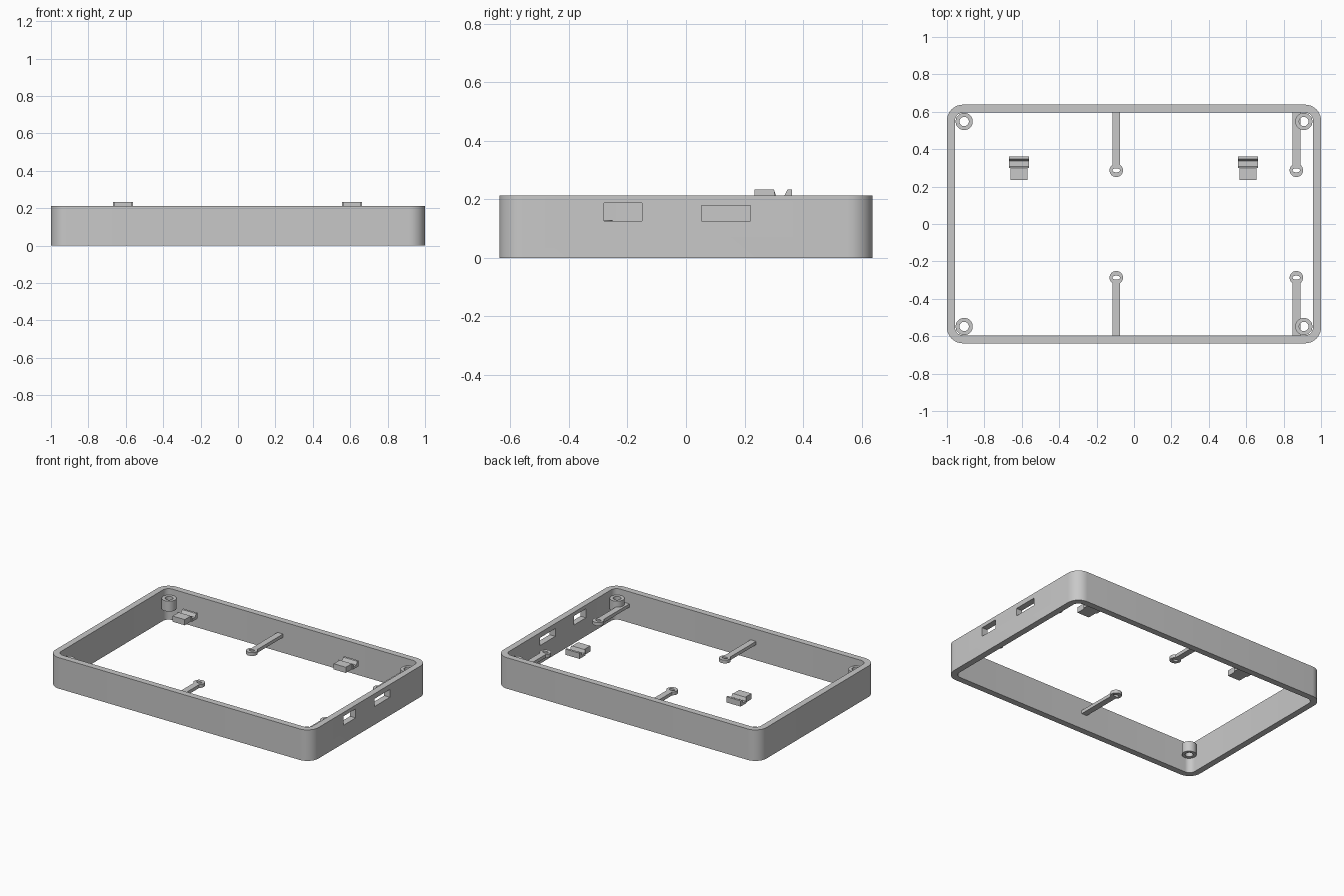
import bpy
import bmesh
import math
from mathutils import Matrix, Vector

cube = bpy.data.objects.get("Cube")
if cube:
    bpy.data.objects.remove(cube, do_unlink=True)

grey = bpy.data.materials.new("plain grey")
grey.use_nodes = True
grey.diffuse_color = (0.58, 0.58, 0.58, 1)
grey.node_tree.nodes["Principled BSDF"].inputs["Base Color"].default_value = grey.diffuse_color

HALF_X, HALF_Y, HEIGHT, WALL = 1.0, 0.638, 0.213, 0.043


def finish(name, bm):
    bmesh.ops.recalc_face_normals(bm, faces=bm.faces)
    mesh = bpy.data.meshes.new(name)
    bm.to_mesh(mesh)
    bm.free()
    mesh.materials.append(grey)
    obj = bpy.data.objects.new(name, mesh)
    bpy.context.collection.objects.link(obj)
    return obj


def smooth(obj):
    bpy.ops.object.select_all(action="DESELECT")
    obj.select_set(True)
    bpy.context.view_layer.objects.active = obj
    bpy.ops.object.shade_smooth_by_angle(angle=math.radians(30))


def box(name, low, high):
    low, high = Vector(low), Vector(high)
    bm = bmesh.new()
    bmesh.ops.create_cube(bm, size=1, matrix=Matrix.Translation((low + high) / 2)
                          @ Matrix.Diagonal((*(high - low), 1)))
    return finish(name, bm)


def rounded_rectangle(hx, hy, radius, steps=10):
    points = []
    for corner, (sx, sy) in enumerate([(1, 1), (-1, 1), (-1, -1), (1, -1)]):
        for i in range(steps + 1):
            a = math.pi / 2 * (corner + i / steps)
            points.append((sx * (hx - radius) + radius * math.cos(a),
                           sy * (hy - radius) + radius * math.sin(a)))
    return points


def ellipse(cx, cy, rx, ry, steps=32):
    return [(cx + rx * math.cos(i * math.tau / steps), cy + ry * math.sin(i * math.tau / steps))
            for i in range(steps)]


def tube(name, outer, inner, z0, z1):
    """Upright hollow prism between two outlines of equal point count."""
    bm = bmesh.new()
    rings = [[bm.verts.new((x, y, z)) for x, y in outline]
             for outline, z in ((outer, z0), (outer, z1), (inner, z1), (inner, z0))]
    n = len(outer)
    for k in range(4):
        a, b = rings[k], rings[(k + 1) % 4]
        for i in range(n):
            j = (i + 1) % n
            bm.faces.new((a[i], a[j], b[j], b[i]))
    return finish(name, bm)


def extrude_x(name, profile, x0, x1):
    """Extrude a (y, z) profile along x."""
    bm = bmesh.new()
    face = bm.faces.new([bm.verts.new((x0, y, z)) for y, z in profile])
    moved = bmesh.ops.extrude_face_region(bm, geom=[face])["geom"]
    bmesh.ops.translate(bm, vec=(x1 - x0, 0, 0),
                        verts=[v for v in moved if isinstance(v, bmesh.types.BMVert)])
    return finish(name, bm)


# Rounded wall with two port openings on the +x side
frame = tube("frame_wall", rounded_rectangle(HALF_X, HALF_Y, 0.085),
             rounded_rectangle(HALF_X - WALL, HALF_Y - WALL, 0.042), 0, HEIGHT)
bpy.context.view_layer.objects.active = frame
for y0, y1, z0, z1 in ((-0.28, -0.15, 0.125, 0.187), (0.053, 0.221, 0.125, 0.178)):
    cutter = box("port_cutter", (0.9, y0, z0), (1.1, y1, z1))
    cutter.hide_render = True
    cut = frame.modifiers.new("port", "BOOLEAN")
    cut.operation, cut.solver, cut.object = "DIFFERENCE", "EXACT", cutter
    bpy.ops.object.modifier_apply(modifier=cut.name)
    bpy.data.objects.remove(cutter, do_unlink=True)
smooth(frame)

for sy, side in ((1, "back"), (-1, "front")):
    # Hollow screw posts in the corners
    for sx, hand in ((1, "left"), (-1, "right")):
        x, y = sx * 0.908, sy * 0.548
        smooth(tube(f"{side}_{hand}_screw_post", ellipse(x, y, 0.046, 0.046),
                    ellipse(x, y, 0.025, 0.025), 0.1, 0.171))
    # Support arms ending in small eyelets
    for x, place in ((-0.095, "middle"), (0.868, "left")):
        y = sy * 0.287
        smooth(tube(f"{side}_{place}_eyelet", ellipse(x, y, 0.036, 0.036),
                    ellipse(x, y, 0.02, 0.011), 0.107, 0.13))
        y0, y1 = sorted((sy * 0.315, sy * 0.6))
        box(f"{side}_{place}_arm", (x - 0.021, y0, 0.107), (x + 0.021, y1, 0.1299))

# Latch clips with a sloped groove and a narrower tongue
groove = [(0.3, 0.195), (0.362, 0.195), (0.362, 0.234), (0.347, 0.234),
          (0.336, 0.212), (0.308, 0.212), (0.3, 0.234)]
for x, hand in ((0.61, "left"), (-0.615, "right")):
    extrude_x(f"{hand}_clip", groove, x - 0.054, x + 0.054)
    box(f"{hand}_clip_tongue", (x - 0.046, 0.234, 0.195), (x + 0.046, 0.3, 0.234))
